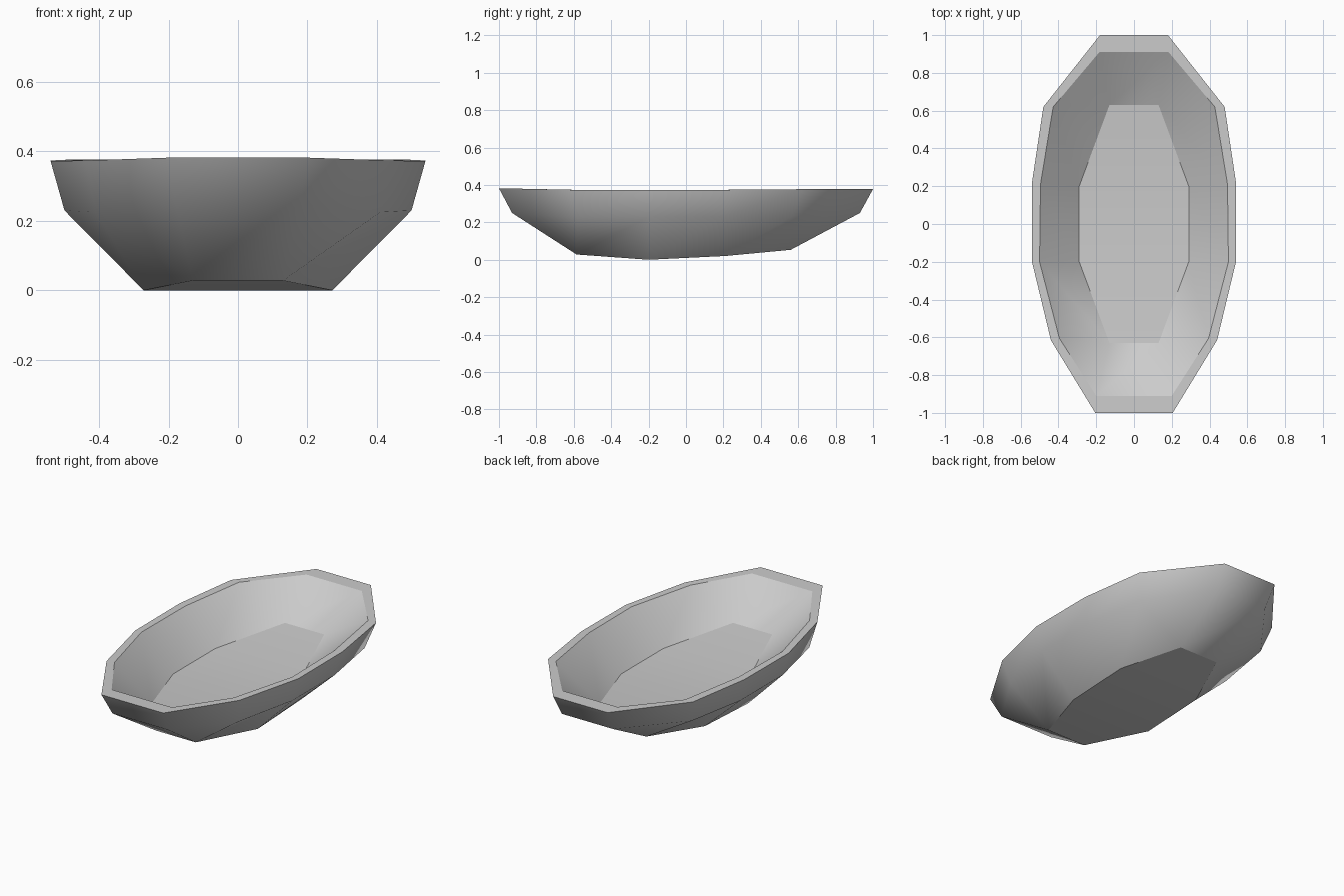
import bpy
import bmesh

old = bpy.data.objects.get("Cube")
if old:
    bpy.data.objects.remove(old, do_unlink=True)

# One plain grey for the whole hull
grey = bpy.data.materials.new("plain_grey")
grey.use_nodes = True
grey.diffuse_color = (0.6, 0.6, 0.6, 1)
bsdf = grey.node_tree.nodes["Principled BSDF"]
bsdf.inputs["Base Color"].default_value = (0.6, 0.6, 0.6, 1)
bsdf.inputs["Roughness"].default_value = 0.8

# Half outlines on the +x side, from bow to stern
KEEL = [(.13, -.585, .028), (.272, -.2, 0), (.272, .21, .02), (.13, .56, .053)]
BILGE = [(.18, -.93, .25), (.41, -.58, .225), (.5, -.2, .23),
         (.5, .2, .23), (.44, .57, .235), (.17, .93, .25)]
RIM_OUT = [(.205, -1, .382), (.44, -.615, .374), (.54, -.2, .372),
           (.54, .22, .374), (.48, .62, .377), (.18, 1, .378)]
RIM_IN = [(.2, -.91, .38), (.395, -.605, .374), (.5, -.2, .372),
          (.495, .21, .374), (.428, .62, .377), (.183, .91, .378)]
FLOOR = [(.13, -.63, .21), (.29, -.2, .178), (.29, .2, .178), (.13, .63, .21)]

bm = bmesh.new()


def ring(half):
    """Closed loop: the +x half followed by its mirrored half."""
    loop = half + [(-x, y, z) for x, y, z in reversed(half)]
    return [bm.verts.new(p) for p in loop]


def widen(loop):
    """Repeat the end corners so an 8-loop lines up with a 12-loop."""
    return [loop[i] for i in (0, 0, 1, 2, 3, 3, 4, 4, 5, 6, 7, 7)]


def stitch(a, b):
    """Wall between two loops; repeated corners give triangles."""
    for i in range(len(a)):
        j = (i + 1) % len(a)
        bm.faces.new(dict.fromkeys((a[i], a[j], b[j], b[i])))


def cap(loop):
    """Three cross strips closing an 8-loop."""
    for i in range(3):
        bm.faces.new((loop[i], loop[i + 1], loop[6 - i], loop[7 - i]))


keel, bilge, rim_out, rim_in, floor = map(
    ring, (KEEL, BILGE, RIM_OUT, RIM_IN, FLOOR))

# Bottom, outer sides, rim, inner sides and floor
cap(keel)
stitch(widen(keel), bilge)
stitch(bilge, rim_out)
stitch(rim_out, rim_in)
stitch(rim_in, widen(floor))
cap(floor)

# Smooth sides with crisp bottom, rim and floor borders
for f in bm.faces:
    f.smooth = True
for loop in (keel, rim_out, rim_in, floor):
    for i, v in enumerate(loop):
        edge = bm.edges.get((v, loop[(i + 1) % len(loop)]))
        edge.smooth = False
bmesh.ops.recalc_face_normals(bm, faces=bm.faces[:])

mesh = bpy.data.meshes.new("boat_hull")
bm.to_mesh(mesh)
bm.free()
mesh.materials.append(grey)
hull = bpy.data.objects.new("boat_hull", mesh)
bpy.context.collection.objects.link(hull)
